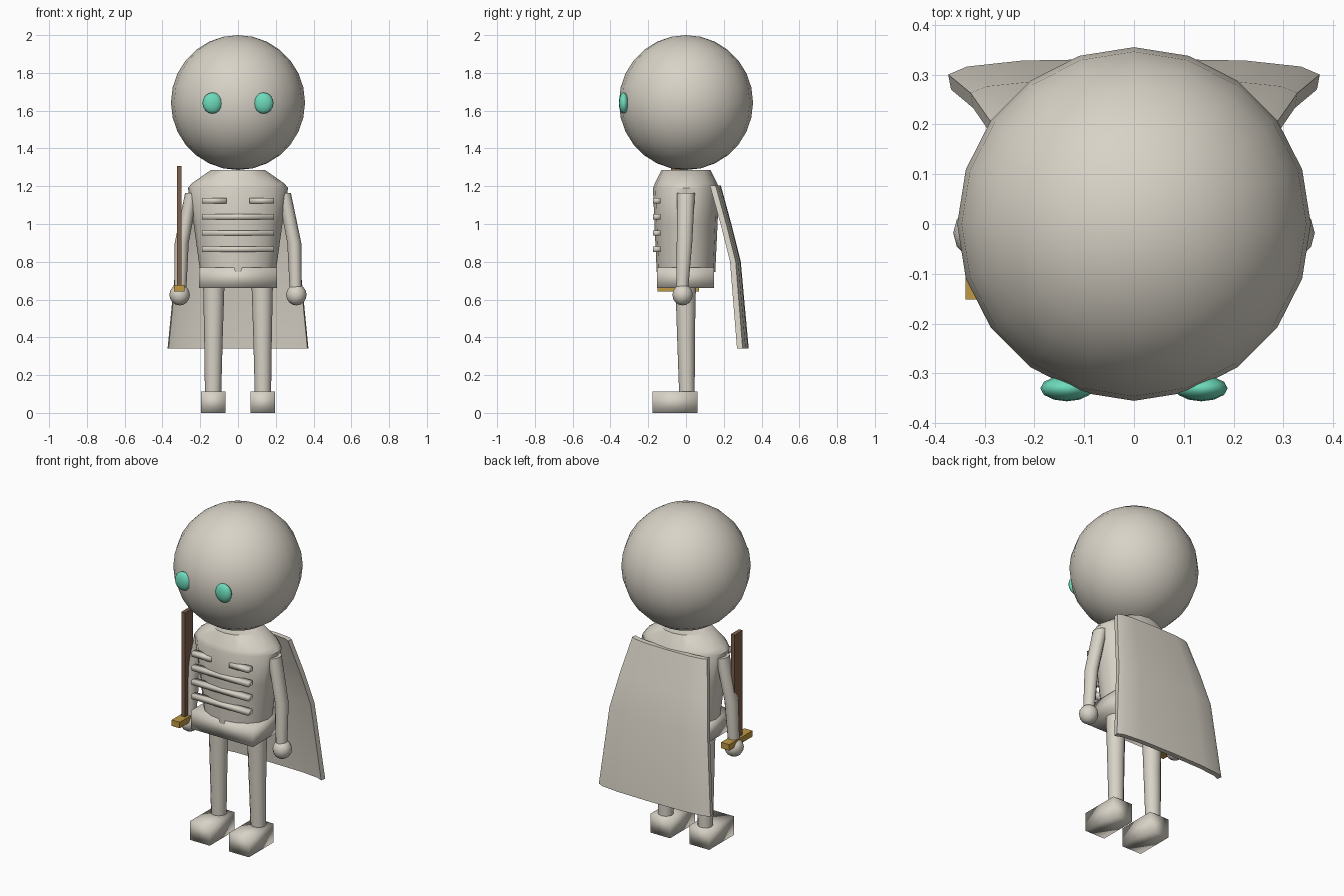
import bpy, bmesh, math
from mathutils import Vector

if "Cube" in bpy.data.objects:
    bpy.data.objects.remove(bpy.data.objects["Cube"])


def material(name, rgb):
    m = bpy.data.materials.new(name)
    m.diffuse_color = (*rgb, 1)
    m.use_nodes = True
    m.node_tree.nodes["Principled BSDF"].inputs["Base Color"].default_value = m.diffuse_color
    return m


BONE = material("bone_grey", (0.69, 0.65, 0.57))
TEAL = material("teal", (0.15, 0.70, 0.49))
GOLD = material("gold", (0.52, 0.32, 0.06))
BROWN = material("brown", (0.21, 0.12, 0.075))


def finish(name, bm, mat, smooth="angle"):
    bmesh.ops.recalc_face_normals(bm, faces=bm.faces)
    me = bpy.data.meshes.new(name)
    bm.to_mesh(me)
    bm.free()
    ob = bpy.data.objects.new(name, me)
    bpy.context.collection.objects.link(ob)
    me.materials.append(mat)
    if smooth == "all":
        for p in me.polygons:
            p.use_smooth = True
    elif smooth == "angle":
        bpy.ops.object.select_all(action='DESELECT')
        ob.select_set(True)
        bpy.context.view_layer.objects.active = ob
        bpy.ops.object.shade_smooth_by_angle(angle=math.radians(45))
    return ob


def ball(name, centre, radii, segs, rings, mat):
    bm = bmesh.new()
    bmesh.ops.create_uvsphere(bm, u_segments=segs, v_segments=rings, radius=1)
    for v in bm.verts:
        v.co = Vector(a * r + c for a, r, c in zip(v.co, radii, centre))
    return finish(name, bm, mat, "all")


def box(name, lo, hi, mat, smooth="flat"):
    bm = bmesh.new()
    bmesh.ops.create_cube(bm, size=1)
    for v in bm.verts:
        v.co = Vector(l + (c + 0.5) * (h - l) for c, l, h in zip(v.co, lo, hi))
    return finish(name, bm, mat, smooth)


def loft(name, rings, segs, mat):
    """Stack of horizontal ellipses: (x, y, z, rx, ry)."""
    bm = bmesh.new()
    loops = []
    for x, y, z, rx, ry in rings:
        loops.append([bm.verts.new((x + rx * math.cos(2 * math.pi * i / segs),
                                    y + ry * math.sin(2 * math.pi * i / segs), z))
                      for i in range(segs)])
    for a, b in zip(loops, loops[1:]):
        for i in range(segs):
            j = (i + 1) % segs
            bm.faces.new((a[i], a[j], b[j], b[i]))
    bm.faces.new(loops[0])
    bm.faces.new(loops[-1])
    return finish(name, bm, mat)


# Head and torso
ball("head", (0, 0, 1.643), (0.355, 0.355, 0.357), 20, 14, BONE)
loft("torso", [(0, 0, 0.745, 0.20, 0.155), (0, 0, 1.0, 0.235, 0.167),
               (0, 0, 1.19, 0.265, 0.175), (0, 0, 1.215, 0.245, 0.165),
               (0, 0, 1.285, 0.145, 0.13)], 16, BONE)
box("hips", (-0.207, -0.153, 0.66), (0.207, 0.148, 0.77), BONE, "all")

# Ribs: three full bars and a split upper one
for z in (0.866, 0.952, 1.038):
    box("rib", (-0.19, -0.174, z - 0.014), (0.19, -0.135, z + 0.014), BONE, "all")

for s, side in ((-1, "left"), (1, "right")):
    xs = sorted((s * 0.062, s * 0.19))
    box("upper_rib_" + side, (xs[0], -0.174, 1.109), (xs[1], -0.135, 1.137), BONE, "all")
    ball("eye_" + side, (s * 0.135, -0.33, 1.64), (0.053, 0.026, 0.056), 12, 8, TEAL)
    # Arm with a slight elbow bend, and a round hand
    loft("arm_" + side, [(s * 0.305, -0.02, 0.66, 0.032, 0.032),
                         (s * 0.298, -0.008, 0.90, 0.037, 0.041),
                         (s * 0.245, 0, 1.165, 0.035, 0.047)], 12, BONE)
    ball("hand_" + side, (s * 0.309, -0.018, 0.625), (0.054, 0.054, 0.056), 12, 8, BONE)
    # Tapered leg and block foot
    loft("leg_" + side, [(s * 0.132, 0.005, 0.09, 0.043, 0.041),
                         (s * 0.130, 0, 0.40, 0.049, 0.047),
                         (s * 0.128, -0.002, 0.70, 0.057, 0.055)], 12, BONE)
    xs = sorted((s * 0.065, s * 0.197))
    box("foot_" + side, (xs[0], -0.177, 0), (xs[1], 0.06, 0.113), BONE, "all")

# Cape: bowed sheet widening downwards, rows of (z, half width, back y at centre, bow)
rows = [(1.205, 0.25, 0.184, 0.028), (1.0, 0.293, 0.240, 0.027),
        (0.80, 0.328, 0.290, 0.027), (0.34, 0.373, 0.332, 0.032)]
cols = [(-1, 1), (-0.9, 0.5), (-0.6, 0.12), (0, 0), (0.6, 0.12), (0.9, 0.5), (1, 1)]
bm = bmesh.new()
back = [[bm.verts.new((t * w, y - d * bow, z)) for t, d in cols] for z, w, y, bow in rows]
front = [[bm.verts.new((t * w * 0.985, y - d * bow - 0.03, z)) for t, d in cols]
         for z, w, y, bow in rows]
R, C = len(rows), len(cols)
for grid in (back, front):
    for r in range(R - 1):
        for c in range(C - 1):
            bm.faces.new((grid[r][c], grid[r][c + 1], grid[r + 1][c + 1], grid[r + 1][c]))
for r in (0, R - 1):
    for c in range(C - 1):
        bm.faces.new((back[r][c], back[r][c + 1], front[r][c + 1], front[r][c]))
for c in (0, C - 1):
    for r in range(R - 1):
        bm.faces.new((back[r][c], back[r + 1][c], front[r + 1][c], front[r][c]))
finish("cape", bm, BONE)

# Sword held upright
box("sword_guard", (-0.338, -0.152, 0.642), (-0.284, 0.07, 0.678), GOLD)
box("sword_blade", (-0.323, -0.08, 0.66), (-0.299, -0.002, 1.308), BROWN)
